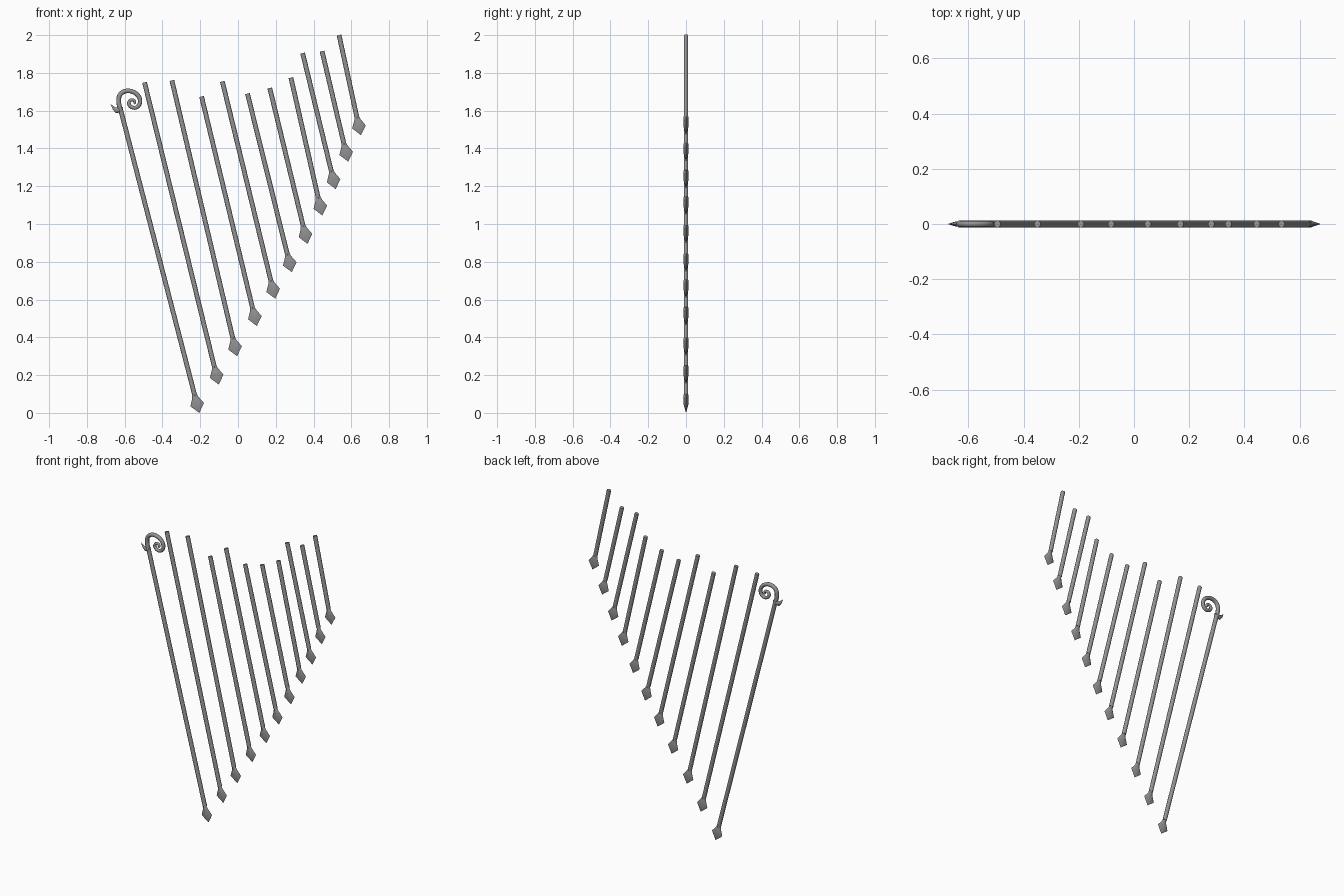
import bpy
import bmesh
import math
from mathutils import Vector

cube = bpy.data.objects.get("Cube")
if cube:
    bpy.data.objects.remove(cube, do_unlink=True)

GREY = (0.3, 0.3, 0.3, 1.0)
metal = bpy.data.materials.new("grey_metal")
metal.use_nodes = True
metal.diffuse_color = GREY
metal.node_tree.nodes["Principled BSDF"].inputs["Base Color"].default_value = GREY

R = 0.0125  # rod radius, also half the depth of every part


def finish(name, bm):
    bmesh.ops.recalc_face_normals(bm, faces=bm.faces)
    mesh = bpy.data.meshes.new(name)
    bm.to_mesh(mesh)
    bm.free()
    mesh.materials.append(metal)
    mesh.shade_smooth()
    obj = bpy.data.objects.new(name, mesh)
    bpy.context.collection.objects.link(obj)
    return obj


def loft(name, rings, tip=None):
    """Skin rings of equal vertex count; close with caps or a point."""
    bm = bmesh.new()
    loops = [[bm.verts.new(p) for p in ring] for ring in rings]
    n = len(loops[0])
    for a, b in zip(loops, loops[1:]):
        for i in range(n):
            j = (i + 1) % n
            bm.faces.new((a[i], a[j], b[j], b[i]))
    bm.faces.new(loops[0])
    if tip is None:
        bm.faces.new(loops[-1])
    else:
        t = bm.verts.new(tip)
        for i in range(n):
            bm.faces.new((loops[-1][i], loops[-1][(i + 1) % n], t))
    return finish(name, bm)


def ring(centre, across, half_width, half_depth, n):
    depth = Vector((0, 1, 0))
    return [centre + across * (half_width * math.cos(k * math.tau / n))
            + depth * (half_depth * math.sin(k * math.tau / n)) for k in range(n)]


def tube(name, points, radii, n=10):
    rings = []
    for i, p in enumerate(points):
        d = (points[min(i + 1, len(points) - 1)] - points[max(i - 1, 0)]).normalized()
        rings.append(ring(p, Vector((d.z, 0, -d.x)), radii[i], radii[i], n))
    return loft(name, rings)


# Rods with flattened diamond points: top x, top z, point x, point z
rods = [
    (-0.62, 1.60, -0.205, 0.00), (-0.495, 1.75, -0.102, 0.15),
    (-0.35, 1.76, -0.005, 0.30), (-0.193, 1.675, 0.10, 0.46),
    (-0.083, 1.755, 0.197, 0.605), (0.05, 1.69, 0.285, 0.745),
    (0.168, 1.72, 0.368, 0.895), (0.28, 1.775, 0.446, 1.045),
    (0.342, 1.905, 0.517, 1.185), (0.445, 1.915, 0.583, 1.33),
    (0.535, 2.0, 0.65, 1.47),
]
for i, (x0, z0, x1, z1) in enumerate(rods, 1):
    top, tip = Vector((x0, 0, z0)), Vector((x1, 0, z1))
    d = (tip - top).normalized()
    across = Vector((-d.z, 0, d.x))
    neck = tip - d * 0.10
    loft(f"rod_{i}", [ring(top, across, R, R, 10), ring(neck, across, R, R, 10)])
    loft(f"rod_point_{i}", [
        ring(neck, across, R, R, 4),
        ring(tip - d * 0.084, across, 0.017, R, 4),
        ring(tip - d * 0.045, across, 0.037, R, 4)], tip)

# Spiral scroll that crowns the longest rod
path = [(-0.62, 1.60), (-0.631, 1.64), (-0.629, 1.675), (-0.61, 1.698),
        (-0.578, 1.705), (-0.543, 1.693), (-0.521, 1.666), (-0.521, 1.635),
        (-0.54, 1.616), (-0.566, 1.62), (-0.578, 1.638), (-0.571, 1.654),
        (-0.556, 1.657), (-0.546, 1.647), (-0.551, 1.637)]
pts = [Vector((x, 0, z)) for x, z in path]
smooth = []
for i in range(len(pts) - 1):
    a, b = pts[i], pts[i + 1]
    ta = (b - pts[max(i - 1, 0)]) / 2
    tb = (pts[min(i + 2, len(pts) - 1)] - a) / 2
    for k in range(4):
        t = k / 4
        smooth.append(a * (2*t**3 - 3*t**2 + 1) + ta * (t**3 - 2*t**2 + t)
                      + b * (3*t**2 - 2*t**3) + tb * (t**3 - t**2))
smooth.append(pts[-1])
last = len(smooth) - 1
tube("scroll", smooth, [R - 0.006 * (i / last) ** 2 for i in range(last + 1)])

# Curled leaf barb beside the scroll
base = Vector((-0.616, 0, 1.605))
leaf_across = Vector((0.5, 0, 0.866))
loft("scroll_leaf", [
    ring(base, leaf_across, 0.017, R, 6),
    ring(Vector((-0.637, 0, 1.603)), leaf_across, 0.019, R * 0.9, 6),
    ring(Vector((-0.656, 0, 1.612)), Vector((0.8, 0, 0.6)), 0.009, R * 0.5, 6)],
    Vector((-0.675, 0, 1.636)))

# Keep cut ends crisp while the sides stay smooth
bpy.ops.object.select_all(action='DESELECT')
for obj in bpy.context.collection.objects:
    if obj.type == 'MESH' and obj.name.startswith(("rod_", "scroll")):
        obj.select_set(True)
        bpy.context.view_layer.objects.active = obj
bpy.ops.object.shade_smooth_by_angle(angle=math.radians(60))
